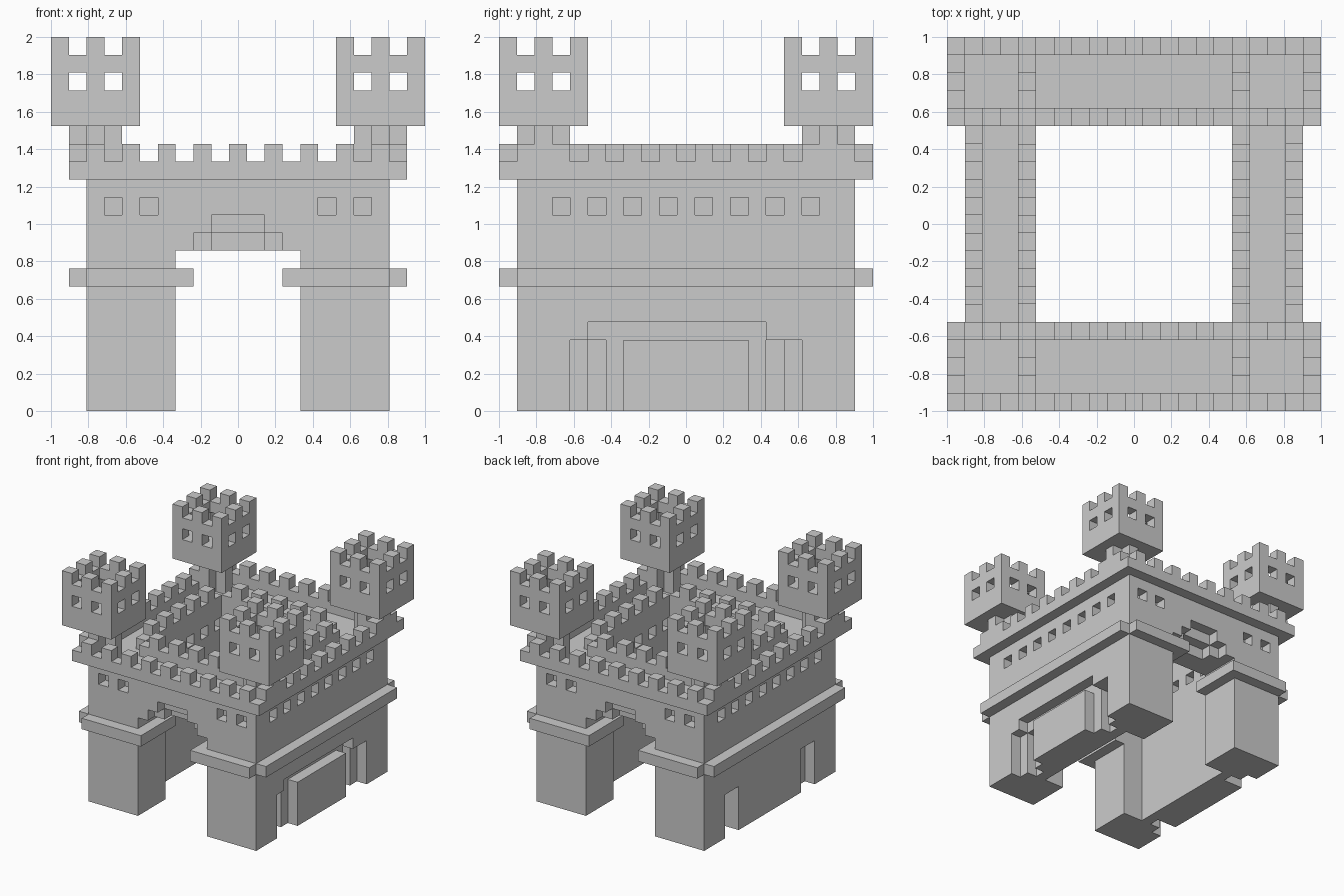
import bpy, bmesh

if "Cube" in bpy.data.objects:
    bpy.data.objects.remove(bpy.data.objects["Cube"])

N = 21                # blocks along the longest side
U = 2.0 / N           # size of one block
parts = {}


def box(x, y, z):
    """Block cells inside three (start, end) ranges."""
    return {(i, j, k) for i in range(*x) for j in range(*y) for k in range(*z)}


def mirror(cells, mx=True, my=True):
    """Cells plus their copies mirrored about the centre planes."""
    out = set(cells)
    if mx:
        out |= {(N - 1 - i, j, k) for i, j, k in out}
    if my:
        out |= {(i, N - 1 - j, k) for i, j, k in out}
    return out


# Walls around an open courtyard
walls = box((2, 19), (1, 20), (0, 13)) - box((5, 16), (5, 16), (0, 13))

# Gate passages, with stepped arch recesses on the outer face
gate = box((7, 14), (1, 5), (0, 9))
gate |= box((8, 13), (1, 2), (9, 10)) | box((9, 12), (1, 2), (10, 11))
gate |= box((9, 12), (2, 3), (9, 10))
walls -= mirror(gate)

# Small window recesses: front and back, outer sides, courtyard sides
windows = set()
for x in (3, 5):
    windows |= box((x, x + 1), (1, 2), (11, 12))
for y in range(3, 18, 2):
    windows |= box((2, 3), (y, y + 1), (11, 12))
    if 5 <= y < 16:
        windows |= box((4, 5), (y, y + 1), (11, 12))
walls -= mirror(windows)

# Side doorways on both sides, two steps deep
walls -= mirror(box((2, 3), (4, 6), (0, 4)) | box((3, 4), (5, 6), (0, 4)))

# Right side alcove above and around a flush block
alcove = box((18, 19), (5, 15), (0, 5)) - box((18, 19), (7, 14), (0, 4))
walls -= alcove
parts["walls"] = walls

# Ledge running round the outside and into the gates
ledge = box((2, 8), (0, 1), (7, 8)) | box((7, 8), (0, 5), (7, 8))
ledge |= box((1, 2), (1, 20), (7, 8))
parts["ledge"] = mirror(ledge)

# Overhanging band under the battlements
band = box((1, 20), (0, 21), (13, 14)) - box((2, 19), (1, 20), (13, 14))
parts["overhang_band"] = band

# Low inner parapet facing the courtyard
inner = mirror(box((4, 5), (5, 16), (13, 14)) | box((5, 16), (4, 5), (13, 14)))
parts["inner_parapet"] = inner

# Merlons on every second block of both parapets
parts["merlons"] = {(i, j, 14) for i, j, k in band | inner if (i + j) % 2 == 0}

# Cross-shaped necks under the towers
neck = box((1, 4), (2, 3), (13, 16)) | box((2, 3), (1, 4), (13, 16))
parts["tower_necks"] = mirror(neck) - band - parts["merlons"]

# Corner towers: open top, see-through windows, notched rim
tower = box((0, 5), (0, 5), (16, 21)) - box((1, 4), (1, 4), (18, 21))
for i in (1, 3):
    for k in (18, 20):
        tower -= box((i, i + 1), (0, 5), (k, k + 1))
        tower -= box((0, 5), (i, i + 1), (k, k + 1))
parts["corner_towers"] = mirror(tower)

# Walls reach under the band, so the overhang keeps only its own cells
solid = set().union(*parts.values())

# Outward corner loops for the six block sides
SIDES = {
    (1, 0, 0): ((1, 0, 0), (1, 1, 0), (1, 1, 1), (1, 0, 1)),
    (-1, 0, 0): ((0, 0, 0), (0, 0, 1), (0, 1, 1), (0, 1, 0)),
    (0, 1, 0): ((0, 1, 0), (0, 1, 1), (1, 1, 1), (1, 1, 0)),
    (0, -1, 0): ((0, 0, 0), (1, 0, 0), (1, 0, 1), (0, 0, 1)),
    (0, 0, 1): ((0, 0, 1), (1, 0, 1), (1, 1, 1), (0, 1, 1)),
    (0, 0, -1): ((0, 0, 0), (0, 1, 0), (1, 1, 0), (1, 0, 0)),
}


def build(name, cells):
    """Make one object from the exposed block sides."""
    bm = bmesh.new()
    verts = {}

    def vert(p):
        if p not in verts:
            verts[p] = bm.verts.new((p[0] * U - 1, p[1] * U - 1, p[2] * U))
        return verts[p]

    for c in sorted(cells):
        for d, loop in SIDES.items():
            if tuple(a + b for a, b in zip(c, d)) not in solid:
                bm.faces.new([vert(tuple(a + b for a, b in zip(c, q))) for q in loop])
    mesh = bpy.data.meshes.new(name)
    bm.to_mesh(mesh)
    bm.free()
    bpy.context.collection.objects.link(bpy.data.objects.new(name, mesh))


for name, cells in parts.items():
    build(name, cells)
